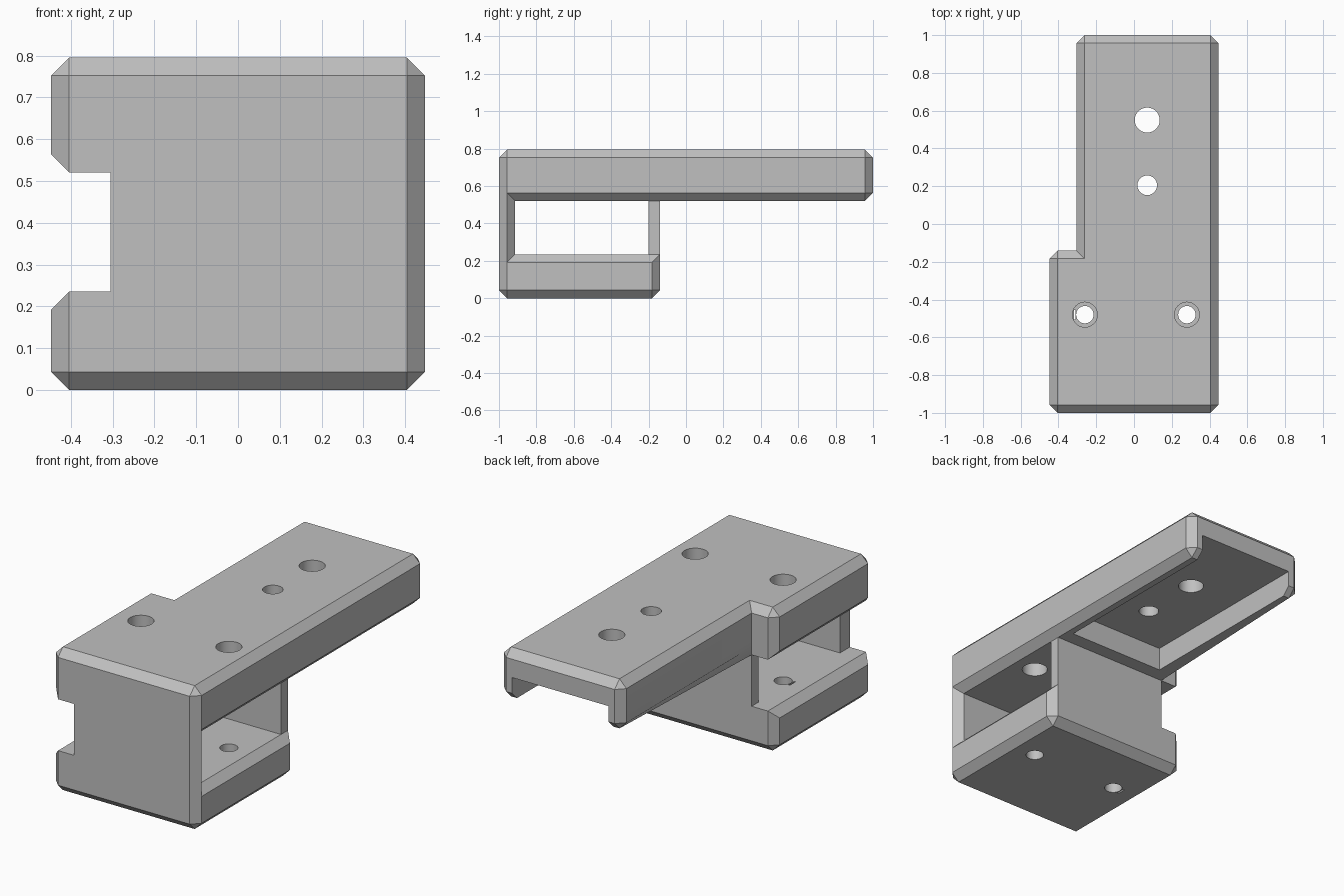
import bpy
import bmesh

if "Cube" in bpy.data.objects:
    bpy.data.objects.remove(bpy.data.objects["Cube"], do_unlink=True)

CHAMFER = 0.043
FRONT, BACK, STEP = -1.0, 1.0, -0.14
SIDE, NECK = 0.447, -0.305
TOP, UNDER, SHELF = 0.795, 0.52, 0.235

grey = bpy.data.materials.new("plain_grey")
grey.use_nodes = True
grey.diffuse_color = (0.53, 0.53, 0.53, 1)
grey.node_tree.nodes["Principled BSDF"].inputs["Base Color"].default_value = (0.53, 0.53, 0.53, 1)


def prism(name, outline, z0, z1, keep_sharp=None):
    """Extrude an outline; chamfer every edge for which keep_sharp is false."""
    bm = bmesh.new()
    face = bm.faces.new([bm.verts.new((x, y, z0)) for x, y in outline])
    up = bmesh.ops.extrude_face_region(bm, geom=[face])["geom"]
    for v in up:
        if isinstance(v, bmesh.types.BMVert):
            v.co.z = z1
    bmesh.ops.recalc_face_normals(bm, faces=bm.faces)
    if keep_sharp:
        edges = [e for e in bm.edges if e.is_convex and not keep_sharp(e)]
        bmesh.ops.bevel(bm, geom=edges, offset=CHAMFER, offset_type='OFFSET',
                        segments=1, profile=0.5, affect='EDGES')
    mesh = bpy.data.meshes.new(name)
    bm.to_mesh(mesh)
    bm.free()
    mesh.materials.append(grey)
    ob = bpy.data.objects.new(name, mesh)
    bpy.context.collection.objects.link(ob)
    return ob


def rect(x0, x1, y0, y1):
    return [(x0, y0), (x1, y0), (x1, y1), (x0, y1)]


def combine(target, other, operation):
    mod = target.modifiers.new(operation.lower(), 'BOOLEAN')
    mod.operation, mod.solver, mod.object = operation, 'EXACT', other
    bpy.context.view_layer.objects.active = target
    bpy.ops.object.modifier_apply(modifier=mod.name)
    bpy.data.objects.remove(other, do_unlink=True)


def hole(target, x, y, radius, z0, z1):
    bpy.ops.mesh.primitive_cylinder_add(vertices=48, radius=radius, depth=z1 - z0,
                                        location=(x, y, (z0 + z1) / 2))
    cutter = bpy.context.object
    cutter.data.materials.append(grey)
    combine(target, cutter, 'DIFFERENCE')


def meets_wall(z):
    """Edges along x at height z stay sharp where a wall continues them."""
    def rule(e):
        a, b = (v.co for v in e.verts)
        return (abs(a.z - z) < 0.001 and abs(b.z - z) < 0.001
                and abs(a.y - b.y) < 0.001 and a.y < 0)
    return rule


# Long upper bar, wide over the box and narrow behind it
bracket = prism("bracket_body",
                [(-SIDE, FRONT), (SIDE, FRONT), (SIDE, BACK), (NECK, BACK),
                 (NECK, STEP), (-SIDE, STEP)], UNDER, TOP, meets_wall(UNDER))

# Channel under the bar, open at the back
combine(bracket, prism("channel_cutter", rect(NECK + 0.08, SIDE - 0.08, STEP + 0.08, 1.2),
                       0.4, 0.65), 'DIFFERENCE')

# Lower block
combine(bracket, prism("lower_block", rect(-SIDE, SIDE, FRONT, STEP),
                       0, SHELF, meets_wall(SHELF)), 'UNION')

# Front wall with a pointed outer edge, and thinner back wall
inner = SIDE - CHAMFER
combine(bracket, prism("front_wall",
                       [(NECK, FRONT), (inner, FRONT), (SIDE, FRONT + CHAMFER),
                        (inner, FRONT + 2 * CHAMFER), (NECK, FRONT + 2 * CHAMFER)],
                       0.15, 0.6), 'UNION')
combine(bracket, prism("back_wall", rect(NECK, inner, STEP - 0.06, STEP), 0.15, 0.6), 'UNION')

# Bar holes, then wide upper and narrow lower screw holes
hole(bracket, 0.07, 0.55, 0.066, 0.4, 1)
hole(bracket, 0.07, 0.205, 0.052, 0.4, 1)
for x in (-0.26, 0.28):
    hole(bracket, x, -0.48, 0.066, 0.4, 1)
    hole(bracket, x, -0.48, 0.046, -0.1, 0.4)

# Thin slit beside one lower hole
combine(bracket, prism("slit_cutter", rect(-0.318, -0.309, -0.505, -0.455), -0.1, 0.4),
        'DIFFERENCE')

bpy.ops.object.select_all(action='DESELECT')
bracket.select_set(True)
bpy.context.view_layer.objects.active = bracket
bpy.ops.object.shade_smooth_by_angle(angle=0.5)
